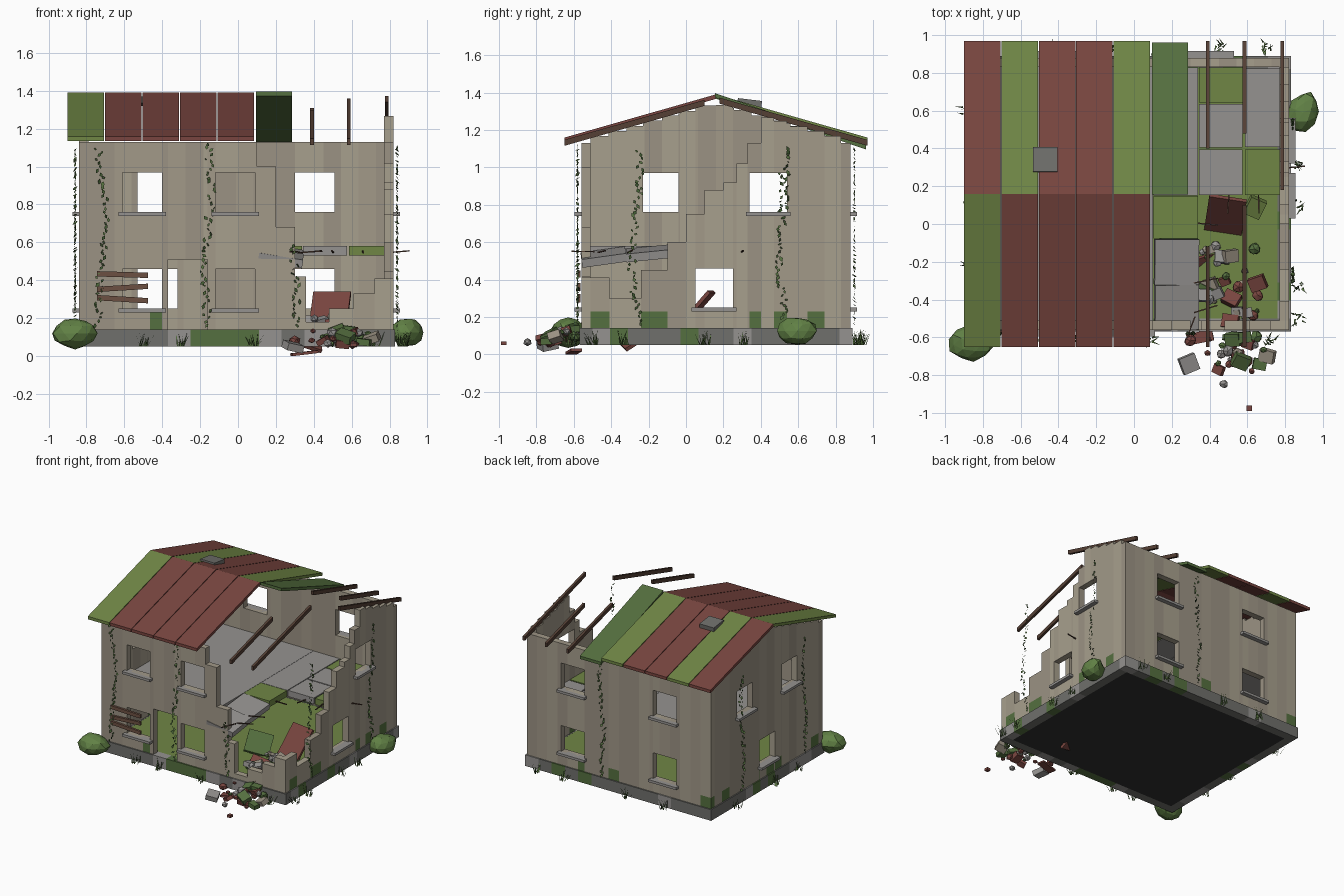
import bpy, bmesh, math, random
from mathutils import Matrix, Vector, Euler

if "Cube" in bpy.data.objects:
    bpy.data.objects.remove(bpy.data.objects["Cube"])

rnd = random.Random(7)
COL = {
    "plaster_a": (.36, .32, .25), "plaster_b": (.33, .29, .23), "plaster_c": (.39, .35, .27),
    "stone": (.16, .16, .15), "moss": (.16, .24, .06), "moss_dark": (.09, .16, .05),
    "rust": (.19, .06, .05), "concrete": (.3, .29, .28), "wood": (.09, .05, .035),
    "board": (.15, .08, .055), "leaf": (.05, .1, .03), "bush": (.12, .22, .06), "base": (.03, .03, .028)}
MATS = {}
PLASTER = ["plaster_a", "plaster_b", "plaster_c"]


def mat(n):
    if n not in MATS:
        MATS[n] = bpy.data.materials.new(n)
        MATS[n].diffuse_color = (*COL[n], 1)
    return MATS[n]


class Part:
    """Collects coloured flat-shaded pieces into one object."""
    def __init__(self, name):
        self.name, self.bm, self.used = name, bmesh.new(), []

    def mi(self, m):
        if m not in self.used:
            self.used.append(m)
        return self.used.index(m)

    def face(self, pts, m):
        self.bm.faces.new([self.bm.verts.new(p) for p in pts]).material_index = self.mi(m)

    def box(self, c, s, m, rot=(0, 0, 0)):
        M = Matrix.LocRotScale(Vector(c), Euler(rot), Vector(s))
        for v in bmesh.ops.create_cube(self.bm, size=1, matrix=M)["verts"]:
            for f in v.link_faces:
                f.material_index = self.mi(m)

    def rock(self, c, s, m, sub=1, jitter=.15):
        M = Matrix.LocRotScale(Vector(c), Euler((0, 0, rnd.random() * 6)), Vector(s))
        vs = bmesh.ops.create_icosphere(self.bm, subdivisions=sub, radius=1, matrix=M)["verts"]
        for v in vs:
            v.co = Vector(c) + (v.co - Vector(c)) * rnd.uniform(1 - jitter, 1 + jitter / 3)
            for f in v.link_faces:
                f.material_index = self.mi(m)

    def prism(self, prof, x0, x1, m):
        """Closed yz profile extended along x."""
        n = len(prof)
        a, b = [[self.bm.verts.new((x, *p)) for p in prof] for x in (x0, x1)]
        fs = [a, b[::-1]] + [[a[i], b[i], b[(i + 1) % n], a[(i + 1) % n]] for i in range(n)]
        for f in fs:
            self.bm.faces.new(f).material_index = self.mi(m)

    def done(self, weld=False, normals=True):
        if weld:
            bmesh.ops.remove_doubles(self.bm, verts=self.bm.verts, dist=1e-5)
        if normals:
            bmesh.ops.recalc_face_normals(self.bm, faces=self.bm.faces)
        me = bpy.data.meshes.new(self.name)
        self.bm.to_mesh(me)
        for m in self.used:
            me.materials.append(mat(m))
        bpy.context.collection.objects.link(bpy.data.objects.new(self.name, me))


def wall(name, axis, d0, d1, breaks, top, holes=(), z0=.14, colors=PLASTER, patch=True):
    """Wall from a grid of cells: stepped top, openings (u0, u1, z0, z1)."""
    us = sorted({round(u, 3) for u in breaks} | {h[i] for h in holes for i in (0, 1)})
    tops = [round(top((a + b) / 2), 3) for a, b in zip(us, us[1:])]
    zs = sorted({z0, *tops} | {h[i] for h in holes for i in (2, 3)} | ({.23} if patch else set()))
    full = {}
    for i, t in enumerate(tops):
        c, low = rnd.choice(colors), rnd.random() < .15
        for j in range(len(zs) - 1):
            u, z = (us[i] + us[i + 1]) / 2, (zs[j] + zs[j + 1]) / 2
            if z < t and not any(h[0] < u < h[1] and h[2] < z < h[3] for h in holes):
                full[i, j] = "moss_dark" if patch and low and z < .23 else c
    P = lambda u, d, z: (u, d, z) if axis == "x" else (d, u, z)
    p = Part(name)
    for (i, j), m in full.items():
        a, b, c, e = us[i], us[i + 1], zs[j], zs[j + 1]
        for d in (d0, d1):
            p.face([P(a, d, c), P(b, d, c), P(b, d, e), P(a, d, e)], m)
        for k, (u0, w0, u1, w1) in {(i - 1, j): (a, c, a, e), (i + 1, j): (b, c, b, e),
                                    (i, j - 1): (a, c, b, c), (i, j + 1): (a, e, b, e)}.items():
            if k not in full:
                p.face([P(u0, d0, w0), P(u1, d0, w1), P(u1, d1, w1), P(u0, d1, w0)], m)
    p.done(weld=True)


def steps(table):
    return lambda u: next(h for lim, h in table if u < lim)


def span(a, b, n):
    return [a + (b - a) * i / n for i in range(n + 1)]


roof_z = lambda y: 1.39 - .285 * abs(y - .16)
gable = lambda y: roof_z(y) - .045
LO, HI = (.25, .46), (.76, .97)

# Walls
front_holes = [(-.61, -.40, *LO), (-.61, -.40, *HI), (-.12, .09, *LO), (-.12, .09, *HI), (-.37, -.16, .14, .51)]
wall("front_wall", "x", -.56, -.51, span(-.84, .1, 10) + [.2, .3, .36, .48, .61, .72, .82],
     steps([(.1, 1.13), (.2, 1.0), (.3, .68), (.36, .42), (.48, .18), (.61, .25), (.72, .33), (1, .41)]), front_holes)
back_holes = [(x, x + .21, *r) for x in (-.53, .3) for r in (LO, HI)]
wall("back_wall", "x", .83, .88, span(-.84, .82, 18), lambda u: 1.13, back_holes)
side_holes = [(.05, .25, *LO), (-.23, -.04, *HI), (.34, .54, *HI)]
wall("left_wall", "y", -.84, -.79, span(-.51, .83, 14), gable, side_holes)
ruin = [(-.41, .41), (-.24, .3), (-.1, .45), (0, .6), (.1, .75), (.2, .88), (.27, .92), (.33, 1.02), (.4, 1.13)]
wall("right_wall", "y", .77, .82, [-.51] + [r[0] for r in ruin] + span(.47, .83, 4),
     lambda y: steps(ruin)(y) if y < .4 else gable(y), [side_holes[0], side_holes[2]])

# Plinth and floors
PL = ["stone", "stone", "concrete", "moss_dark", "stone"]
for n, ax, d0, d1, a, b in (("front", "x", -.57, -.5, -.85, .83), ("back", "x", .82, .89, -.85, .83),
                            ("left", "y", -.85, -.78, -.5, .82), ("right", "y", .76, .83, -.5, .82)):
    wall(n + "_plinth", ax, d0, d1, span(a, b, 14), lambda u: .14, z0=.05, colors=PL, patch=False)
p = Part("ground_floor")
p.box((-.01, .16, .09), (1.54, 1.32, .08), "base")
p.box((-.01, .16, .133), (1.54, 1.32, .012), "moss")
p.done()

p = Part("upper_floor")
p.box((-.345, .16, .555), (.89, 1.34, .05), "concrete")
for x, y, sx, sy, m in ((.22, .49, .24, .68, "concrete"), (.46, .275, .235, .245, "concrete"),
                        (.68, .275, .19, .245, "moss"), (.46, .52, .235, .235, "concrete"),
                        (.68, .615, .19, .42, "concrete"), (.46, .735, .235, .19, "moss"), (.22, .035, .24, .23, "moss")):
    p.box((x, y, .555), (sx - .004, sy - .004, .05), m)
p.box((.225, -.2, .54), (.235, .24, .045), "concrete", (.1, .12, 0))
p.box((.225, -.44, .52), (.235, .24, .045), "concrete", (.14, .16, .02))
p.done()
p = Part("rebar")
for x, y, a in ((.38, -.3, .2), (.38, -.45, .3), (.38, .0, -.1), (.84, .3, .1), (.5, .12, 1.5), (.66, .12, 1.6), (.3, -.55, 1.2)):
    p.box((x, y, .55), (.13, .007, .007), "wood", (0, rnd.uniform(-.2, .3), a))
p.done()

# Window sills and boards
p = Part("window_sills")
for h in front_holes[:4] + back_holes:
    p.box(((h[0] + h[1]) / 2, -.565 if h in front_holes else .885, h[2] - .01), (.25, .06, .02), "concrete")
for h in side_holes:
    for x in (-.845, .825):
        if x < 0 or h[0] > 0:
            p.box((x, (h[0] + h[1]) / 2, h[2] - .01), (.06, .24, .02), "concrete")
p.done()
p = Part("window_boards")
for z, a in ((.3, .06), (.36, -.06), (.43, .03)):
    p.box((-.61, -.572, z), (.27, .018, .028), "board", (0, a, 0))
p.done()


# Roof sheets, rafters
def sloped(p, x0, x1, y0, y1, th, m, off=0, drop=0):
    z0, z1 = roof_z(y0) + off, roof_z(y1) + off - drop
    p.prism([(y0, z0), (y1, z1), (y1, z1 - th), (y0, z0 - th)], x0, x1, m)


p = Part("roof_sheets")
for i in range(5):
    x = -.9 + .198 * i
    sloped(p, x, x + .193, -.65, .16, .024, "moss" if i == 0 else "rust")
    sloped(p, x, x + .193, .16, .97, .024, "moss" if i in (1, 4) else "rust")
sloped(p, .095, .285, .155, .962, .024, "moss_dark", .008, .05)
p.done()
p = Part("roof_vent")
p.box((-.47, .34, 1.345), (.13, .13, .035), "stone", (-.12, 0, 0))
p.done()
p = Part("rafters")
for x, y0, y1 in ((.39, -.65, -.12), (.585, -.65, .1), (.39, .4, .97), (.585, .48, .97), (.785, .18, .97)):
    sloped(p, x - .01, x + .01, y0, y1, .032, "wood", -.012)
p.done()

# Rubble and fallen sheets
p = Part("fallen_sheets")
p.box((.23, -.06, .2), (.19, .2, .02), "moss_dark", (.5, .25, .5))
p.box((.48, .02, .2), (.2, .36, .02), "rust", (.85, 0, -.15))
p.box((.36, -.26, .1), (.16, .2, .02), "rust", (.6, .3, .3))
p.box((.64, .09, .2), (.09, .1, .05), "moss", (.3, .2, -.4))
p.done()
p = Part("rubble")
for i in range(62):
    out = i % 2
    x = rnd.gauss(.55, .14) if out else rnd.uniform(.36, .66)
    y = -.58 - abs(rnd.gauss(0, .13)) if out else rnd.uniform(-.52, -.1)
    x, y, s = min(max(x, .27), .85), max(y, -.95), rnd.uniform(.025, .075)
    z = (.05 + .09 * rnd.random() * max(0, 1 + (y + .58) / .3)) if out else .15 + rnd.random() * .04
    m = rnd.choice(["concrete", "rust", "concrete", "moss_dark", "plaster_b"])
    if rnd.random() < .55:
        p.rock((x, y, z + .01), (s * .55, s * .5, s * .45), m)
    else:
        p.box((x, y, z + .01), (s * 1.2, s, s * .6), m, [rnd.uniform(-.5, .5) for _ in range(3)])
p.box((.29, -.74, .05), (.09, .09, .04), "concrete", (.2, .2, .4))
p.box((.55, -.71, .07), (.07, .08, .04), "rust", (.3, .1, .1))
p.box((.61, -.975, .06), (.03, .03, .02), "rust")
p.box((.35, -.6, .015), (.14, .06, .015), "rust", (0, -.12, .2))
p.done()

# Vines: (x, y, outward direction, top height)
p = Part("vines")
for x, y, nx, ny, h in ((-.72, -.56, 0, -1, 1.1), (-.16, -.56, 0, -1, 1.12), (.29, -.56, 0, -1, .6), (.13, .88, 0, 1, 1.1),
                        (-.84, .5, -1, 0, 1.1), (-.84, -.3, -1, 0, 1.1), (.82, .52, 1, 0, 1.1), (.82, -.27, 1, 0, 1.1)):
    z = .16
    while z < h:
        sway = .02 * math.sin(z * 7 + x * 9) + rnd.uniform(-.02, .02)
        c = Vector((x + nx * .02 + ny * sway, y + ny * .02 + nx * sway, z))
        M = Matrix.Translation(c) @ Euler([rnd.uniform(-.8, .8) for _ in range(3)]).to_matrix().to_4x4()
        s, t = rnd.uniform(.01, .016), Vector((abs(ny), abs(nx), 0))
        up = Vector((nx * .4, ny * .4, -1))
        p.face([M @ (up * -s), M @ (t * s * .7), M @ (up * s), M @ (t * -s * .7)], rnd.choice(["leaf", "moss_dark"]))
        z += rnd.uniform(.012, .026)
p.done(normals=False)

# Grass tufts
p = Part("grass_tufts")
for x, y in ((-.5, -.6), (.08, -.6), (-.3, -.6), (.87, -.5), (.87, -.33), (.87, .1), (.87, .3), (.45, .93), (.7, .94),
             (-.1, .92), (-.45, .92), (-.88, .1), (-.88, .6), (-.88, -.2), (.72, -.62)):
    for _ in range(11):
        a, s = rnd.random() * 6.28, rnd.uniform(.01, .05)
        bx, by = x + rnd.uniform(-.025, .025), y + rnd.uniform(-.025, .025)
        w = Vector((-math.sin(a), math.cos(a), 0)) * .005
        b = Vector((bx, by, .05))
        p.face([b - w, b + w, b + Vector((math.cos(a) * s, math.sin(a) * s, rnd.uniform(.04, .09)))],
               rnd.choice(["moss_dark", "bush"]))
p.done(normals=False)

# Bushes
p = Part("bushes")
p.rock((-.86, -.63, .12), (.125, .1, .085), "bush", 2, .12)
p.rock((.895, .59, .125), (.085, .115, .08), "bush", 2, .12)
p.done()

for m in bpy.data.materials:
    if m.users and not m.is_grease_pencil:
        m.use_nodes = True
        m.node_tree.nodes["Principled BSDF"].inputs["Base Color"].default_value = m.diffuse_color
